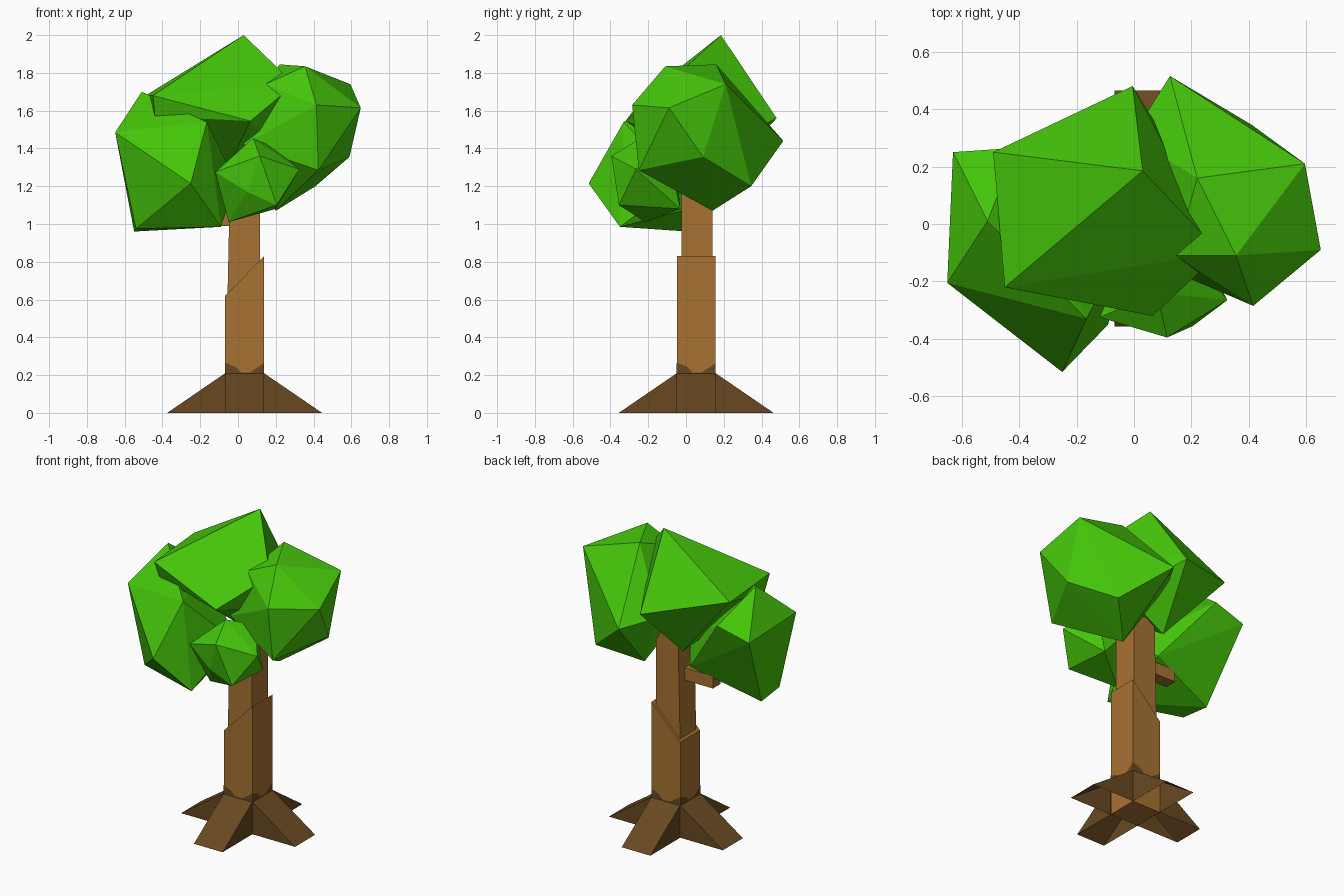
import bpy, bmesh, math
from mathutils import Matrix, Vector

if "Cube" in bpy.data.objects:
    bpy.data.objects.remove(bpy.data.objects["Cube"])


def material(name, rgb):
    m = bpy.data.materials.new(name)
    m.diffuse_color = (*rgb, 1)
    m.use_nodes = True
    m.node_tree.nodes["Principled BSDF"].inputs["Base Color"].default_value = m.diffuse_color
    return m


LEAF = material("leaf green", (0.060, 0.565, 0.003))
BARK = material("bark brown", (0.39, 0.17, 0.033))
ROOT = material("root dark brown", (0.140, 0.066, 0.016))


def finish(name, bm, mat, recalc=True):
    if recalc:
        bmesh.ops.recalc_face_normals(bm, faces=bm.faces[:])
    me = bpy.data.meshes.new(name)
    bm.to_mesh(me)
    bm.free()
    me.materials.append(mat)
    ob = bpy.data.objects.new(name, me)
    bpy.context.collection.objects.link(ob)
    return ob


def hull(name, pts, mat):
    """Faceted convex lump around a few corner points."""
    bm = bmesh.new()
    for p in pts:
        bm.verts.new(p)
    bmesh.ops.convex_hull(bm, input=bm.verts[:])
    loose = [v for v in bm.verts if not v.link_faces]
    bmesh.ops.delete(bm, geom=loose, context='VERTS')
    return finish(name, bm, mat)


def post(name, x0, x1, y0, y1, z0, top_left, top_right, inset=0.0):
    """Square post whose top may slope along x."""
    pts = [(x, y, z0) for x in (x0, x1) for y in (y0, y1)]
    pts += [(x0 + inset, y, top_left) for y in (y0, y1)]
    pts += [(x1, y, top_right) for y in (y0, y1)]
    return hull(name, pts, BARK)


# Trunk: wide lower post cut at a slant, slimmer upper post, side branch
post("lower_trunk", -0.068, 0.138, -0.048, 0.156, 0.0, 0.62, 0.83)
post("upper_trunk", -0.056, 0.117, -0.025, 0.14, 0.6, 1.3, 1.3, 0.015)
post("branch", -0.25, -0.03, 0.0, 0.08, 0.99, 1.07, 1.07)

# Roots: four hollow wedges, open underneath, with a ragged collar above
H, REACH, TOP = 0.103, 0.41, 0.21
bm = bmesh.new()
collar = [(-H, 0.2), (H, 0.2), (H, 0.265), (0.06, 0.235), (0.03, 0.215),
          (-0.02, 0.215), (-0.05, 0.245), (-H, 0.265)]
for i in range(4):
    turn = Matrix.Translation((0.035, 0.054, 0)) @ Matrix.Rotation(i * math.pi / 2, 4, 'Z')

    def face(*pts):
        bm.faces.new([bm.verts.new(turn @ Vector(p)) for p in pts])

    face((H, -H, TOP), (REACH, -H, 0), (REACH, H, 0), (H, H, TOP))
    face((H, -H, TOP), (H, -H, 0), (REACH, -H, 0))
    face((H, H, TOP), (REACH, H, 0), (H, H, 0))
    face(*[(H + 0.002, s, z) for s, z in collar])
finish("roots", bm, ROOT, recalc=False)

# Foliage: four faceted leaf clumps
hull("top_leaves", [
    (0.03, 0.185, 2.0), (-0.45, -0.22, 1.68), (-0.49, 0.25, 1.68),
    (0.065, -0.32, 1.545), (0.3, -0.1, 1.74), (-0.005, 0.48, 1.56),
    (-0.44, -0.18, 1.57), (-0.09, 0.16, 1.22), (0.2, 0.15, 1.4)], LEAF)

hull("right_leaves", [
    (0.22, 0.16, 1.845), (0.355, -0.11, 1.835), (0.595, 0.21, 1.74),
    (0.65, -0.09, 1.615), (0.415, -0.285, 1.63), (0.59, 0.09, 1.355),
    (0.425, -0.25, 1.285), (0.41, 0.345, 1.2), (0.125, 0.515, 1.44),
    (0.2, 0.14, 1.07), (0.145, -0.11, 1.74), (0.03, -0.12, 1.42),
    (-0.01, 0.3, 1.47)], LEAF)

hull("left_leaves", [
    (-0.25, -0.515, 1.215), (-0.65, -0.205, 1.485), (-0.51, 0.01, 1.7),
    (-0.63, 0.25, 1.45), (-0.165, -0.33, 1.54), (-0.09, -0.35, 0.985),
    (-0.55, 0.01, 0.96), (-0.54, -0.19, 0.975), (-0.41, 0.265, 1.51),
    (-0.1, 0.1, 1.1), (-0.1, -0.2, 1.4), (-0.01, -0.03, 1.22)], LEAF)

hull("front_leaves", [
    (0.115, -0.395, 1.36), (-0.12, -0.325, 1.275), (0.205, -0.355, 1.1),
    (0.325, -0.265, 1.29), (-0.05, -0.215, 1.01), (0.08, -0.24, 1.455),
    (0.2, -0.03, 1.08), (0.05, -0.36, 1.17), (0.0, -0.05, 1.3),
    (0.2, -0.1, 1.4)], LEAF)
